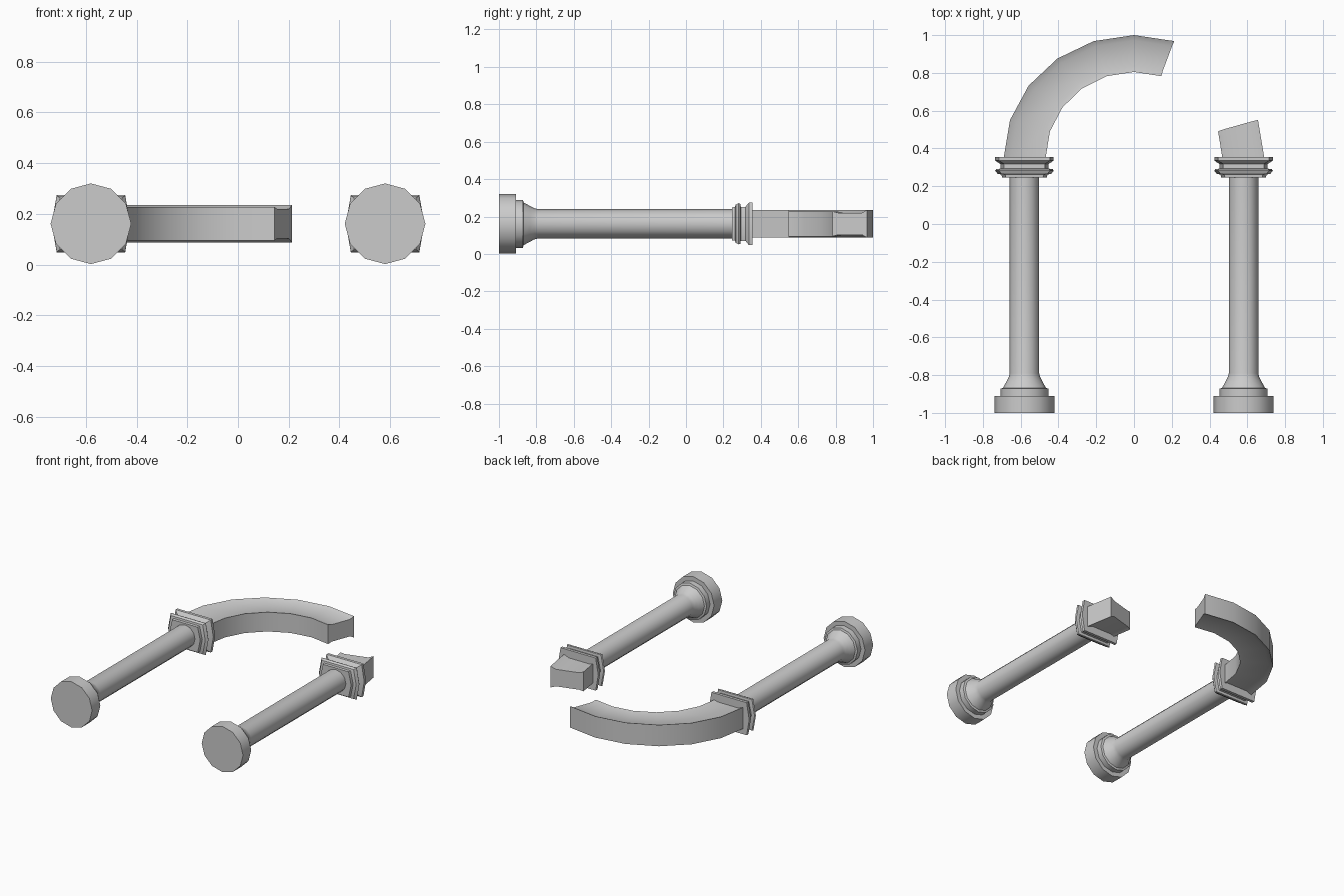
import bpy, bmesh, math

if "Cube" in bpy.data.objects:
    bpy.data.objects.remove(bpy.data.objects["Cube"])

CX, CZ = 0.58, 0.161   # column axis offset, height of the lying model's mid plane


def loft(name, rings):
    """Skin a list of closed rings and cap both ends."""
    bm = bmesh.new()
    vs = [[bm.verts.new(p) for p in r] for r in rings]
    n = len(rings[0])
    for a, b in zip(vs, vs[1:]):
        for i in range(n):
            j = (i + 1) % n
            bm.faces.new((a[i], a[j], b[j], b[i]))
    bm.faces.new(vs[0])
    bm.faces.new(vs[-1])
    bmesh.ops.recalc_face_normals(bm, faces=bm.faces)
    me = bpy.data.meshes.new(name)
    bm.to_mesh(me)
    bm.free()
    ob = bpy.data.objects.new(name, me)
    bpy.context.collection.objects.link(ob)
    bpy.ops.object.select_all(action='DESELECT')
    ob.select_set(True)
    bpy.context.view_layer.objects.active = ob
    bpy.ops.object.shade_smooth_by_angle(angle=math.radians(32))
    return ob


# Column: turned profile (radius, y), 12 sides
COLUMN = [(0.159, -1), (0.159, -0.91), (0.128, -0.91), (0.128, -0.872),
          (0.114, -0.868), (0.096, -0.835), (0.083, -0.81), (0.078, -0.79),
          (0.078, 0.25)]
# Capital: (half width at the side points, half height, y)
CAPITAL = [(0.118, 0.088, 0.245), (0.122, 0.090, 0.262), (0.142, 0.102, 0.266),
           (0.155, 0.110, 0.282), (0.150, 0.107, 0.290), (0.128, 0.091, 0.293),
           (0.128, 0.091, 0.318), (0.144, 0.104, 0.328), (0.155, 0.113, 0.336),
           (0.155, 0.113, 0.356)]


def column(cx, label):
    rings = [[(cx + r * math.cos(math.tau * i / 12), y,
               CZ + r * math.sin(math.tau * i / 12)) for i in range(12)]
             for r, y in COLUMN]
    loft(label + "_column", rings)


def capital(cx, label):
    # six-sided plates, pointed at the two sides
    rings = []
    for w, h, y in CAPITAL:
        c = w - 0.02
        pts = [(w, 0), (c, h), (-c, h), (-w, 0), (-c, -h), (c, -h)]
        rings.append([(cx + x, y, CZ + z) for x, z in pts])
    loft(label + "_capital", rings)


# Arch cross-section: (ellipse x radius, y radius, half thickness), grooved faces
SECTION = [(0.468, 0.455, 0.067), (0.495, 0.486, 0.059),
           (0.652, 0.622, 0.059), (0.690, 0.650, 0.074)]


def arch(name, start, end):
    rings = []
    for k in range(start, end + 1):
        a = math.radians(18 * k)
        pts = [(rx, ry, h) for rx, ry, h in SECTION]
        pts += [(rx, ry, -h) for rx, ry, h in reversed(SECTION)]
        rings.append([(rx * math.cos(a), 0.35 + ry * math.sin(a), CZ + h)
                      for rx, ry, h in pts])
    loft(name, rings)


for side, label in ((-1, "left"), (1, "right")):
    column(side * CX, label)
    capital(side * CX, label)

# Broken arch: long piece on the left, stub on the right
arch("broken_arch", 4, 10)
arch("arch_stub", 0, 1)
